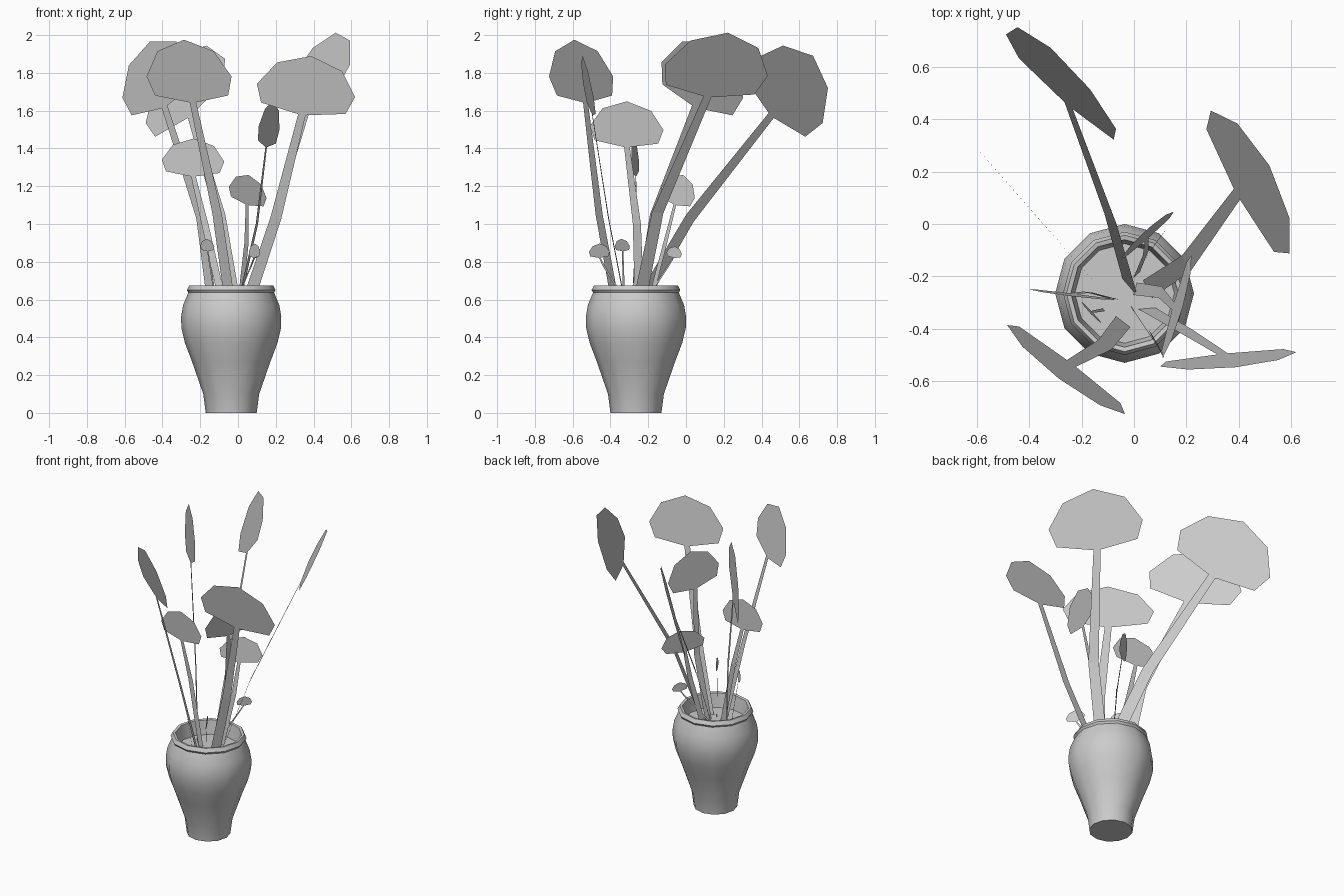
import bpy
from math import cos, sin, pi
from mathutils import Vector

if "Cube" in bpy.data.objects:
    bpy.data.objects.remove(bpy.data.objects["Cube"])

CX, CY = -0.036, -0.265      # pot axis
SOIL_Z, RIM_Z = 0.58, 0.67


def make(name, verts, faces):
    me = bpy.data.meshes.new(name)
    me.from_pydata([tuple(v) for v in verts], [], faces)
    me.update()
    ob = bpy.data.objects.new(name, me)
    bpy.context.collection.objects.link(ob)
    return ob


def lathe(name, profile, n=12, cap_start=False, cap_end=False):
    verts = [(CX + r * cos(2 * pi * i / n), CY + r * sin(2 * pi * i / n), z)
             for r, z in profile for i in range(n)]
    faces = [(k * n + i, k * n + (i + 1) % n, (k + 1) * n + (i + 1) % n, (k + 1) * n + i)
             for k in range(len(profile) - 1) for i in range(n)]
    if cap_start:
        faces.append(tuple(reversed(range(n))))
    if cap_end:
        faces.append(tuple(range(len(verts) - n, len(verts))))
    return make(name, verts, faces)


# Pot: outer wall, rolled rim, inner wall down to the soil
pot = lathe("pot", [(.135, 0), (.148, .1), (.207, .27), (.245, .37), (.264, .45),
                    (.265, .51), (.255, .57), (.227, .637), (.235, .65),
                    (.222, .675), (.205, .672), (.19, SOIL_Z)], cap_start=True)
bpy.context.view_layer.objects.active = pot
pot.select_set(True)
bpy.ops.object.shade_smooth_by_angle(angle=0.75)

# Soil disc
lathe("soil", [(.192, SOIL_Z)], cap_end=True)

# Flat fan outline (across, up) from the stem joint: right half, mirrored
HALF = [(.43, .12), (.5, .42), (.33, .82)]
FAN = [(0, 0)] + HALF + [(0, 1)] + [(-s, t) for s, t in reversed(HALF)]


def plant(name, joint, across, base, bend=None):
    """Fan leaf on a flat bent stem; the leaf stands up along the stem."""
    joint, across, base = Vector(joint), Vector(across), Vector((*base, RIM_Z))
    bend = Vector(bend) if bend else base.lerp(joint, .7)
    up = joint - bend
    up -= across * (up.dot(across) / across.length_squared)
    up *= .61 * across.length / up.length
    foot = base + (base - bend) * ((RIM_Z - SOIL_Z + .01) / (bend.z - RIM_Z))
    verts = [joint + across * s + up * t for s, t in FAN]
    faces = [tuple(range(8))]
    for p, w in [(joint + up * .08, .075), (bend, .11), (base, .12), (foot, .12)]:
        verts += [p - across * w / 2, p + across * w / 2]
    for k in range(8, 14, 2):
        faces.append((k, k + 2, k + 3, k + 1))
    make(name, verts, faces)


# Large plants: stem joint, leaf width vector, stem at rim, stem bend
plant("large_leaf_back", (-.25, .45, 1.57), (.42, -.36, .34), (-.03, -.19), (-.09, .02, 1.03))
plant("large_leaf_right", (.39, .115, 1.67), (.3, -.545, .06), (.08, -.23), (.2, -.15, 1.06))
plant("large_leaf_front", (-.24, -.53, 1.64), (.45, -.34, 0), (-.055, -.39), (-.11, -.46, 1.05))
plant("large_leaf_front_right", (.34, -.495, 1.575), (.52, .055, -.07), (.08, -.34), (.2, -.41, 1.03))
plant("large_leaf_left", (-.39, .05, 1.615), (.38, -.432, .19), (-.15, -.224), (-.2, -.167, 1.04))

# Medium plants
plant("medium_leaf_right", (.148, -.315, 1.405), (.11, .39, -.02), (.025, -.25), (.1, -.26, 1))
plant("medium_leaf_left", (-.24, -.265, 1.25), (.33, -.04, -.01), (-.1, -.28), (-.175, -.26, 1))
plant("medium_leaf_back", (.048, -.06, 1.1), (.2, .175, -.06), (.02, -.17), (.045, -.11, .9))

# Small plants with straight stems
plant("small_leaf_left", (-.16, -.335, .855), (.075, -.08, 0), (-.13, -.33))
plant("small_leaf_front", (.085, -.46, .82), (.06, -.11, 0), (.025, -.37))
plant("small_leaf_back", (.09, -.065, .82), (.06, .08, -.01), (.02, -.165))
